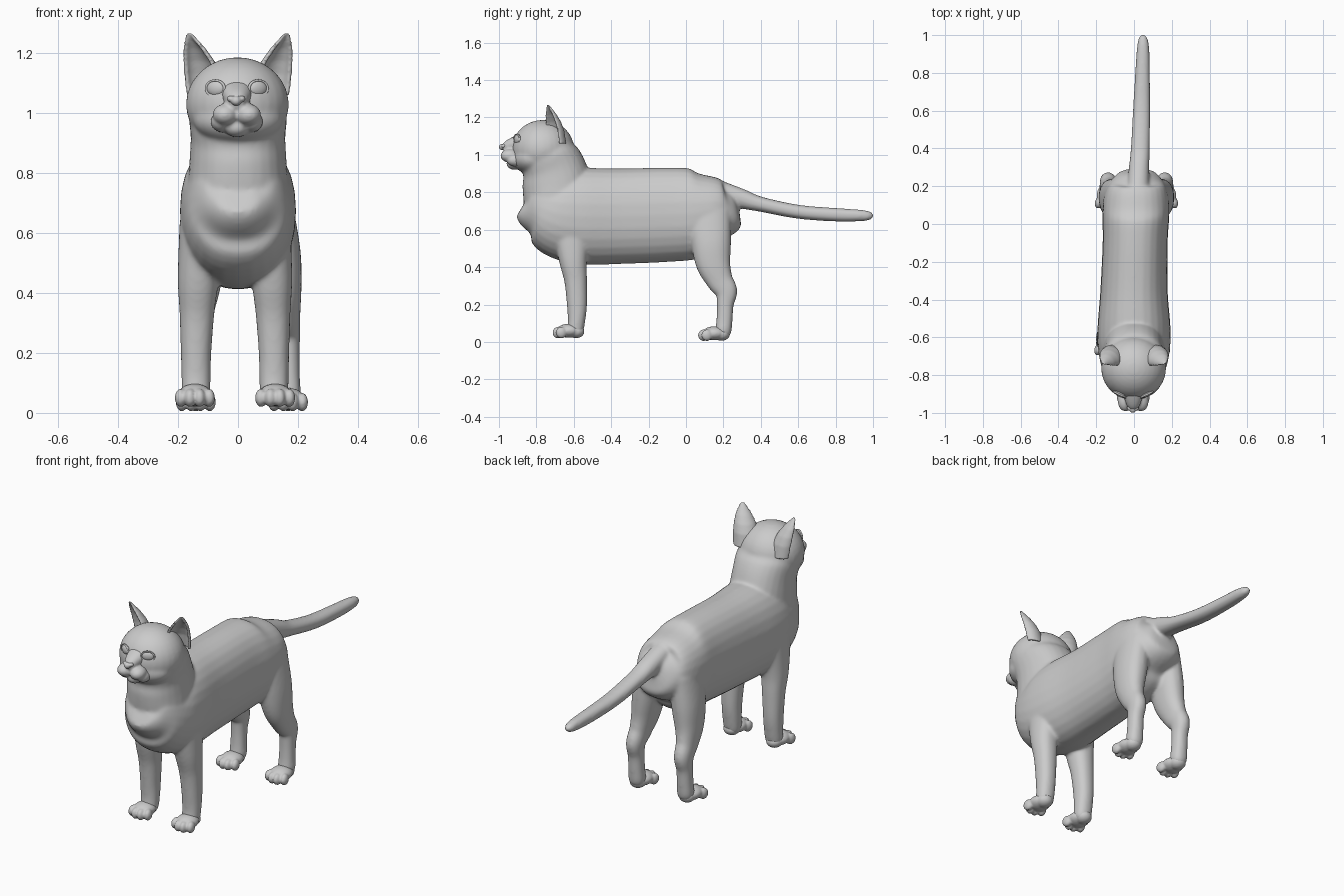
import bpy, bmesh
from math import sin, cos, pi, copysign
from mathutils import Vector, Matrix

default_cube = bpy.data.objects.get("Cube")
if default_cube:
    bpy.data.objects.remove(default_cube, do_unlink=True)

GREY = (0.6, 0.6, 0.6, 1.0)
fur = bpy.data.materials.new("plain_grey")
fur.use_nodes = True
fur.diffuse_color = GREY
fur.node_tree.nodes["Principled BSDF"].inputs["Base Color"].default_value = GREY


def skin(bm, rings):
    """Close a stack of point rings into a solid."""
    loops = [[bm.verts.new(p) for p in ring] for ring in rings]
    n = len(loops[0])
    for a, b in zip(loops, loops[1:]):
        for i in range(n):
            j = (i + 1) % n
            bm.faces.new((a[i], a[j], b[j], b[i]))
    bm.faces.new(loops[0][::-1])
    bm.faces.new(loops[-1])


def tube(bm, spine, sides=28, steps=5):
    """Smooth limb through stations (x, y, z, half width, half depth)."""
    p = [Vector(s) for s in spine]
    p = [p[0] * 2 - p[1]] + p + [p[-1] * 2 - p[-2]]
    path = []
    for a, b, c, d in zip(p, p[1:], p[2:], p[3:]):
        for k in range(steps):
            t = k / steps
            path.append(b + (c - a) * (t / 2)
                        + (a * 2 - b * 5 + c * 4 - d) * (t * t / 2)
                        + (b * 3 - a - c * 3 + d) * (t ** 3 / 2))
    path.append(p[-2])
    rings = []
    for i, s in enumerate(path):
        before, after = path[max(i - 1, 0)], path[min(i + 1, len(path) - 1)]
        along = Vector((after - before)[:3])
        side = Vector((1, 0, 0))
        up = along.cross(side).normalized()
        ring = []
        for k in range(sides):
            u, v = cos(2 * pi * k / sides), sin(2 * pi * k / sides)
            u, v = copysign(abs(u) ** 0.9, u), copysign(abs(v) ** 0.9, v)
            ring.append(Vector(s[:3]) + side * (u * s[3]) + up * (v * s[4]))
        rings.append(ring)
    skin(bm, rings)


def blob(bm, centre, radii, turn=0.0):
    place = (Matrix.Translation(centre) @ Matrix.Rotation(turn, 4, "Z")
             @ Matrix.Diagonal((*radii, 1)))
    bmesh.ops.create_uvsphere(bm, u_segments=28, v_segments=18, radius=1, matrix=place)


def finish(name, bm, voxel=0, rounds=0):
    """Make the object; optionally fuse its pieces and soften the joins."""
    bmesh.ops.recalc_face_normals(bm, faces=bm.faces)
    for f in bm.faces:
        f.smooth = True
    mesh = bpy.data.meshes.new(name)
    bm.to_mesh(mesh)
    bm.free()
    mesh.materials.append(fur)
    ob = bpy.data.objects.new(name, mesh)
    bpy.context.collection.objects.link(ob)
    if voxel:
        fuse = ob.modifiers.new("fuse", "REMESH")
        fuse.mode = "VOXEL"
        fuse.voxel_size = voxel
        fuse.use_smooth_shade = True
        soften = ob.modifiers.new("soften", "SMOOTH")
        soften.factor = 0.5
        soften.iterations = rounds
    return ob


FRONT_SHIFT, HIND_SHIFT = -0.01, 0.013

# Torso, neck, skull, legs and tail fused into one body
body = bmesh.new()
tube(body, [(0, -.865, .74, .05, .05), (0, -.845, .73, .11, .12),
            (0, -.78, .72, .16, .175), (0, -.68, .685, .188, .235),
            (0, -.55, .672, .193, .258), (0, -.35, .672, .178, .255),
            (.006, -.1, .68, .172, .252), (.01, .05, .686, .177, .24),
            (.012, .15, .705, .17, .185), (.015, .22, .71, .14, .142),
            (.018, .262, .725, .09, .09), (.02, .278, .73, .03, .03)])
tube(body, [(0, -.66, .6, .15, .15), (0, -.68, .72, .168, .18),
            (0, -.69, .84, .162, .185), (0, -.705, .92, .158, .172),
            (0, -.735, 1.0, .163, .155), (0, -.75, 1.07, .14, .13)])
blob(body, (-.002, -.765, 1.03), (.172, .167, .157))
blob(body, (0, -.82, .98), (.15, .11, .085))
tube(body, [(.02, .16, .81, .06, .06), (.027, .3, .765, .054, .052),
            (.033, .4, .736, .05, .04), (.04, .6, .696, .046, .037),
            (.045, .8, .68, .039, .036), (.048, .93, .676, .033, .031),
            (.048, .985, .675, .023, .022), (.048, 1.004, .675, .006, .006)])

FORELEG = [(.115, -.61, .64, .07, .11), (.123, -.605, .45, .068, .077),
           (.127, -.59, .33, .058, .061), (.13, -.583, .2, .051, .054),
           (.13, -.585, .12, .049, .047), (.13, -.592, .06, .046, .043),
           (.13, -.595, .035, .035, .035)]
HINDLEG = [(.1, .12, .7, .07, .12), (.122, .133, .54, .074, .108),
           (.135, .146, .42, .064, .093), (.145, .18, .33, .05, .072),
           (.15, .215, .27, .045, .06), (.152, .21, .2, .041, .045),
           (.152, .206, .12, .042, .043), (.152, .2, .06, .044, .043),
           (.152, .195, .03, .034, .034)]
for side in (-1, 1):
    for leg, shift in ((FORELEG, FRONT_SHIFT), (HINDLEG, HIND_SHIFT)):
        tube(body, [(side * x + shift, *rest) for x, *rest in leg])
finish("body", body, 0.008, 12)

# Paws with four toes each
for side, hand in ((-1, "right"), (1, "left")):
    for end, x, y, z in (("front", side * .134 + FRONT_SHIFT, -.628, .056),
                         ("hind", side * .154 + HIND_SHIFT, .15, .042)):
        paw = bmesh.new()
        blob(paw, (x, y, z + .004), (.057, .064, .037))
        blob(paw, (x, y + .04, z), (.044, .045, .036))
        for k in (-1.5, -.5, .5, 1.5):
            reach = .058 - .009 * k * k
            blob(paw, (x + k * .031, y - reach, z - .006), (.02, .03, .031), k * .12)
        finish(end + "_paw_" + hand, paw, 0.006, 3)

# Ears: curved shells opening forward and outward
for side, hand in ((-1, "right"), (1, "left")):
    ear = bmesh.new()
    facing = Vector((side * .5, -.86, 0))
    across = Vector((.86, side * .5, 0))
    rings = []
    for x, y, z, r in ((.112, -.7, 1.06, .068), (.121, -.71, 1.13, .067),
                       (.133, -.718, 1.175, .057), (.147, -.728, 1.215, .042),
                       (.159, -.737, 1.25, .022), (.165, -.741, 1.27, .008)):
        centre = Vector((side * x, y, z))
        arc = [-1.7 + 3.4 * i / 14 for i in range(15)]
        inner = max(r - .015, .002)

        def edge(a, radius):
            return centre + across * (sin(a) * radius) - facing * (cos(a) * radius * .85)
        rings.append([edge(a, r) for a in arc] + [edge(a, inner) for a in arc[::-1]])
    skin(ear, rings)
    finish("ear_" + hand, ear, 0.006, 3)

# Muzzle: bridge, whisker pads and chin
muzzle = bmesh.new()
tube(muzzle, [(-.004, -.84, 1.08, .06, .05), (-.004, -.91, 1.06, .05, .04),
              (-.004, -.955, 1.043, .036, .032), (-.004, -.98, 1.035, .02, .02)])
for side in (-1, 1):
    blob(muzzle, (side * .036 - .004, -.938, .995), (.044, .054, .037), side * .25)
    blob(muzzle, (side * .05 - .004, -.91, .972), (.036, .05, .035), side * .25)
blob(muzzle, (-.004, -.915, .953), (.042, .045, .033))
blob(muzzle, (0, -.86, .975), (.1, .075, .062))
finish("muzzle", muzzle, 0.006, 5)

# Nose with two nostril wings
nose = bmesh.new()
blob(nose, (-.006, -.981, 1.042), (.018, .019, .017))
for side in (-1, 1):
    blob(nose, (side * .018 - .006, -.973, 1.048), (.013, .016, .011))
finish("nose", nose, 0.004, 2)

# Eyes with thin lids
for side, hand in ((-1, "right"), (1, "left")):
    centre, turn = Vector((side * .07 - .004, -.9, 1.083)), side * .45
    eye = bmesh.new()
    blob(eye, centre, (.033, .015, .026), turn)
    finish("eye_" + hand, eye)
    lid = bmesh.new()
    spin = Matrix.Translation(centre) @ Matrix.Rotation(turn, 4, "Z")
    loops = []
    for i in range(32):
        a = 2 * pi * i / 32
        loop = []
        for k in range(8):
            b = 2 * pi * k / 8
            grow = 1 + .14 * cos(b)
            loop.append(lid.verts.new(spin @ Vector((cos(a) * .034 * grow, -.004 + .005 * sin(b),
                                                     sin(a) * .027 * grow))))
        loops.append(loop)
    for i in range(32):
        one, two = loops[i], loops[(i + 1) % 32]
        for k in range(8):
            m = (k + 1) % 8
            lid.faces.new((one[k], one[m], two[m], two[k]))
    finish("eyelid_" + hand, lid)
